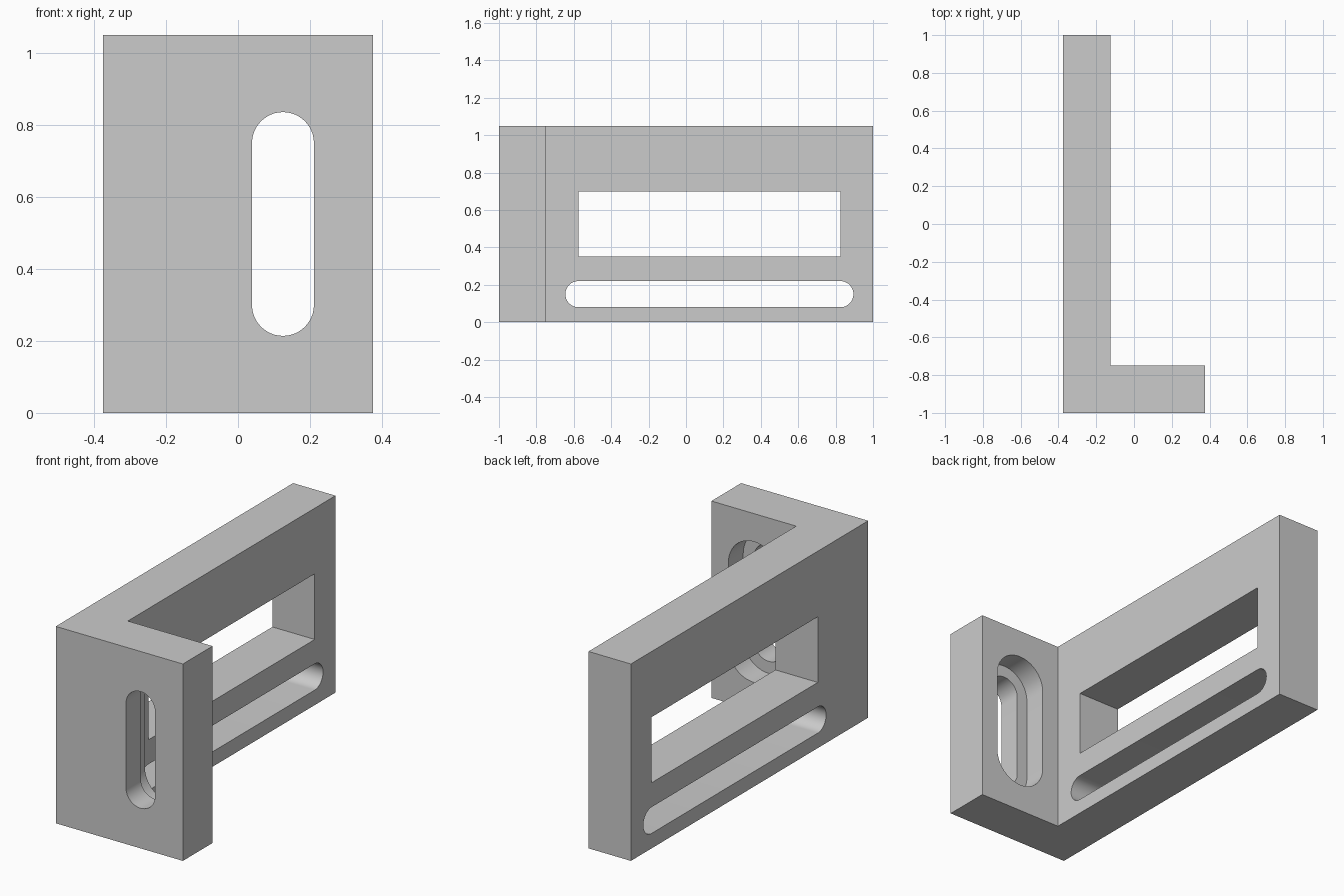
import bpy
import bmesh
import math
from mathutils import Matrix, Vector

default = bpy.data.objects.get("Cube")
if default:
    bpy.data.objects.remove(default, do_unlink=True)

grey = bpy.data.materials.new("plain grey")
grey.use_nodes = True
colour = (0.6, 0.6, 0.6, 1)
grey.diffuse_color = colour
grey.node_tree.nodes["Principled BSDF"].inputs["Base Color"].default_value = colour


def prism(name, outline, depth, matrix=Matrix()):
    """Extrude a flat outline along its local z, then place it."""
    bm = bmesh.new()
    face = bm.faces.new([bm.verts.new((u, v, 0)) for u, v in outline])
    top = bmesh.ops.extrude_face_region(bm, geom=[face])["geom"]
    moved = [g for g in top if isinstance(g, bmesh.types.BMVert)]
    bmesh.ops.translate(bm, verts=moved, vec=(0, 0, depth))
    bmesh.ops.recalc_face_normals(bm, faces=bm.faces)
    bmesh.ops.transform(bm, matrix=matrix, verts=bm.verts)
    mesh = bpy.data.meshes.new(name)
    bm.to_mesh(mesh)
    bm.free()
    mesh.materials.append(grey)
    obj = bpy.data.objects.new(name, mesh)
    bpy.context.collection.objects.link(obj)
    return obj


def slot(straight, radius, steps=24):
    """Round-ended slot outline, long along u."""
    points = []
    for side in (1, -1):
        for i in range(steps + 1):
            a = math.pi * (i / steps - 0.5)
            points.append((side * (straight / 2 + radius * math.cos(a)),
                           side * radius * math.sin(a)))
    return points


def rectangle(w, h):
    return [(-w / 2, -h / 2), (w / 2, -h / 2), (w / 2, h / 2), (-w / 2, h / 2)]


def axes(u, v, w, origin):
    """Placement whose local axes point along u, v and w."""
    m = Matrix((u, v, w)).transposed().to_4x4()
    m.translation = Vector(origin)
    return m


X, Y, Z = Vector((1, 0, 0)), Vector((0, 1, 0)), Vector((0, 0, 1))

# L-shaped body: long side wall and short front flange
bracket = prism("angle_bracket", [(-0.375, -1), (0.375, -1), (0.375, -0.75),
                                  (-0.125, -0.75), (-0.125, 1), (-0.375, 1)], 1.05)

# Openings: window and long slot in the wall, stepped slot in the flange
cutters = [
    prism("window_cutter", rectangle(1.4, 0.35), 0.5, axes(Y, Z, X, (-0.5, 0.125, 0.525))),
    prism("long_slot_cutter", slot(1.4, 0.07), 0.5, axes(Y, Z, X, (-0.5, 0.125, 0.15))),
    prism("flange_slot_cutter", slot(0.45, 0.086), 0.5, axes(Z, X, Y, (0.125, -1.1, 0.525))),
    prism("flange_recess_cutter", slot(0.45, 0.15), 0.3, axes(Z, X, Y, (0.125, -0.875, 0.525))),
]
bpy.context.view_layer.objects.active = bracket
for cutter in cutters:
    cutter.hide_render = True
    cut = bracket.modifiers.new(cutter.name, 'BOOLEAN')
    cut.operation = 'DIFFERENCE'
    cut.solver = 'EXACT'
    cut.object = cutter
    bpy.ops.object.modifier_apply(modifier=cut.name)
    bpy.data.objects.remove(cutter, do_unlink=True)

# Smooth slot ends, crisp corners
bpy.ops.object.select_all(action='DESELECT')
bracket.select_set(True)
bpy.ops.object.shade_smooth_by_angle(angle=math.radians(30))
